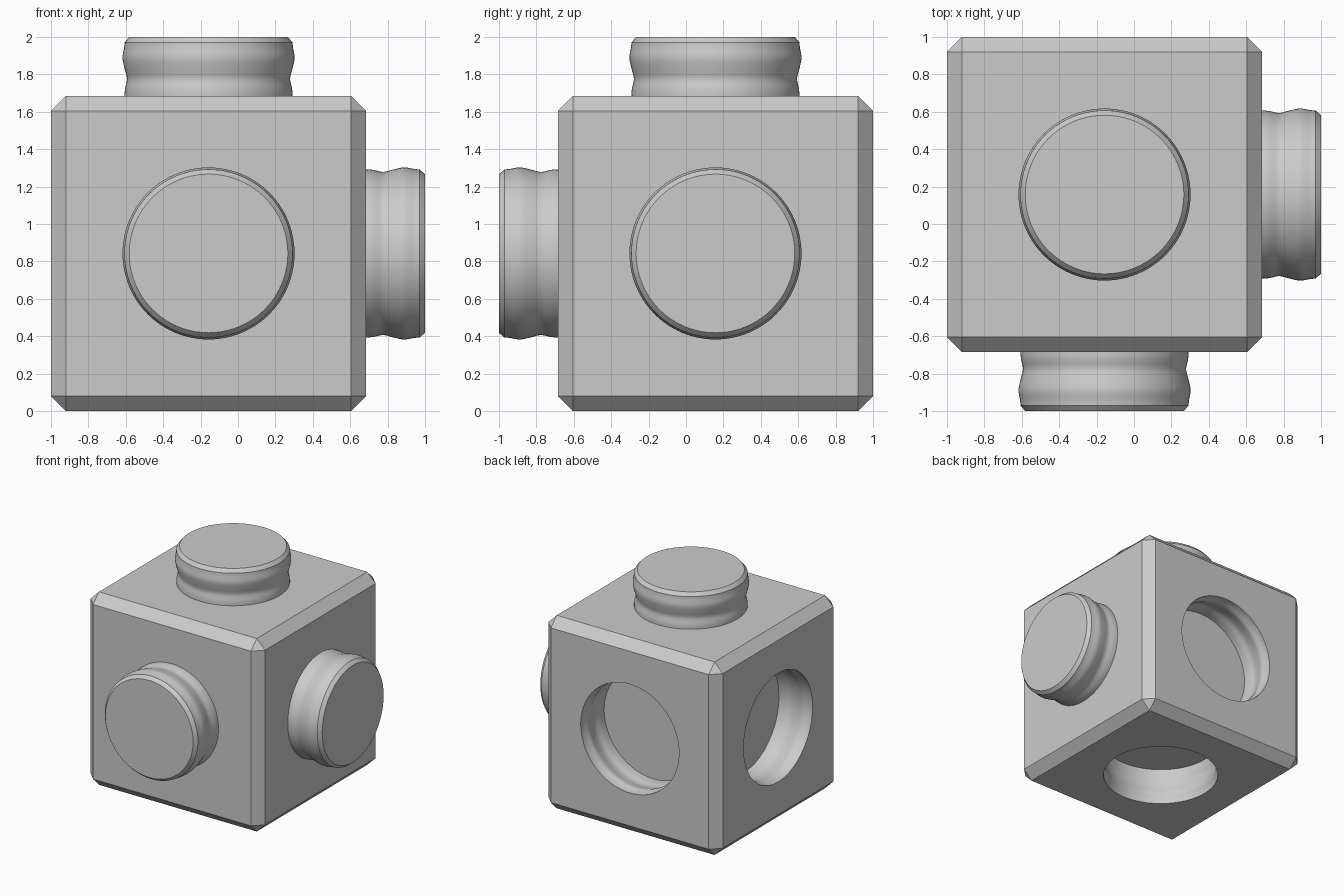
import bpy, bmesh, math
from mathutils import Matrix, Vector

if "Cube" in bpy.data.objects:
    bpy.data.objects.remove(bpy.data.objects["Cube"])

SIDE = 1.685
HALF = SIDE / 2
CENTRE = Vector((-0.1575, 0.1575, HALF))

grey = bpy.data.materials.new("plain grey")
grey.diffuse_color = (0.6, 0.6, 0.6, 1)
grey.use_nodes = True
grey.node_tree.nodes["Principled BSDF"].inputs["Base Color"].default_value = grey.diffuse_color


def add_object(name, bm):
    mesh = bpy.data.meshes.new(name)
    bmesh.ops.recalc_face_normals(bm, faces=bm.faces)
    bm.to_mesh(mesh)
    bm.free()
    mesh.materials.append(grey)
    obj = bpy.data.objects.new(name, mesh)
    bpy.context.collection.objects.link(obj)
    return obj


def smooth(obj):
    bpy.ops.object.select_all(action='DESELECT')
    obj.select_set(True)
    bpy.context.view_layer.objects.active = obj
    bpy.ops.object.shade_smooth_by_angle(angle=math.radians(30))


def lathe(name, profile, direction, origin, steps=96):
    """Revolve (radius, height) points around an axis, closed at both ends."""
    bm = bmesh.new()
    rings = []
    for r, h in profile:
        rings.append([bm.verts.new((r * math.cos(2 * math.pi * i / steps),
                                    r * math.sin(2 * math.pi * i / steps), h))
                      for i in range(steps)])
    for a, b in zip(rings, rings[1:]):
        for i in range(steps):
            j = (i + 1) % steps
            bm.faces.new((a[i], a[j], b[j], b[i]))
    bm.faces.new(rings[0])
    bm.faces.new(rings[-1])
    turn = Vector(direction).to_track_quat('Z', 'Y').to_matrix().to_4x4()
    bm.transform(Matrix.Translation(origin) @ turn)
    return add_object(name, bm)


def snap_radius(h):
    """Smooth waist near the body and a rounded bulge further out."""
    waist = 0.013 * math.exp(-((h - 0.09) / 0.04) ** 2)
    bulge = 0.011 * math.exp(-((h - 0.205) / 0.045) ** 2)
    return 0.449 - waist + bulge


# Chamfered body
bm = bmesh.new()
bmesh.ops.create_cube(bm, size=SIDE)
bmesh.ops.bevel(bm, geom=bm.edges[:], offset=0.08, segments=1, affect='EDGES')
bm.transform(Matrix.Translation(CENTRE))
body = add_object("body", bm)

heights = [0.285 * i / 19 for i in range(20)]
stud_profile = [(0.449, -0.01)] + [(snap_radius(h), h) for h in heights]
stud_profile.append((0.424, 0.315))
socket_profile = [(0.475, -0.05)] + [(snap_radius(h) + 0.026, h) for h in heights]
socket_profile.append((snap_radius(0.285) + 0.026, 0.325))

# A stud on three sides, with a matching socket on each opposite side
for label, axis in (("front", (0, -1, 0)), ("right", (1, 0, 0)), ("top", (0, 0, 1))):
    d = Vector(axis)
    stud = lathe(label + "_stud", stud_profile, d, CENTRE + d * HALF)
    smooth(stud)
    cutter = lathe("socket_cutter_opposite_" + label, socket_profile, d, CENTRE - d * HALF)
    cut = body.modifiers.new("socket", 'BOOLEAN')
    cut.operation = 'DIFFERENCE'
    cut.solver = 'EXACT'
    cut.object = cutter
    bpy.ops.object.select_all(action='DESELECT')
    body.select_set(True)
    bpy.context.view_layer.objects.active = body
    bpy.ops.object.modifier_apply(modifier=cut.name)
    bpy.data.objects.remove(cutter)

smooth(body)
